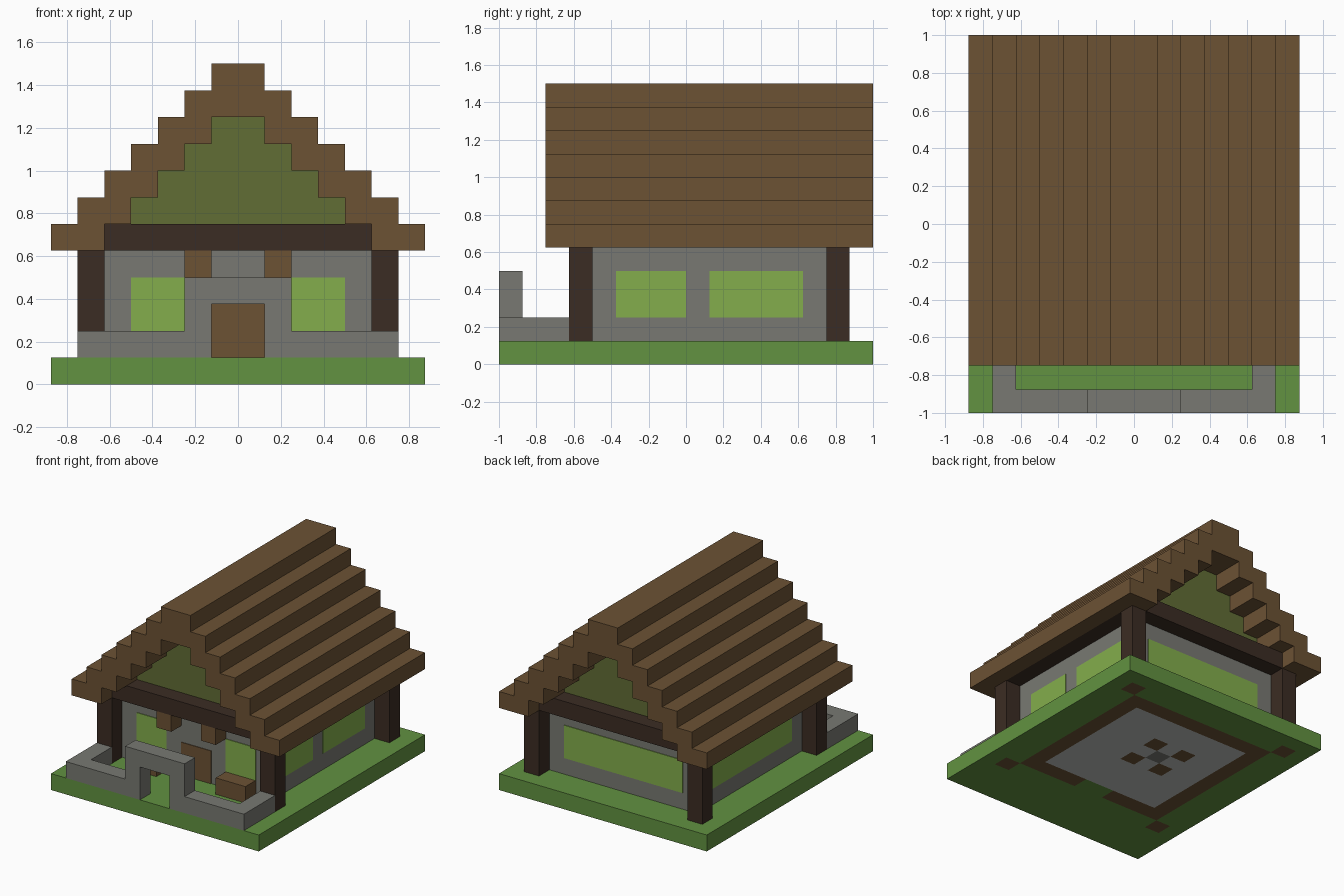
import bpy
import bmesh

U = 0.125  # one block

cube = bpy.data.objects.get("Cube")
if cube:
    bpy.data.objects.remove(cube, do_unlink=True)


def material(name, *srgb):
    rgb = [((c / 255 + 0.055) / 1.055) ** 2.4 for c in srgb]
    m = bpy.data.materials.new(name)
    m.use_nodes = True
    m.diffuse_color = (*rgb, 1)
    m.node_tree.nodes["Principled BSDF"].inputs["Base Color"].default_value = (*rgb, 1)
    return m


grass = material("grass green", 98, 146, 65)
stone = material("stone grey", 120, 121, 114)
wood = material("wood brown", 108, 82, 52)
timber = material("dark timber", 59, 44, 35)
moss = material("gable olive", 97, 109, 53)
glass = material("window green", 131, 174, 76)
floor = material("floor light grey", 190, 192, 190)


def finish(name, bm, *mats):
    bmesh.ops.recalc_face_normals(bm, faces=bm.faces)
    me = bpy.data.meshes.new(name)
    bm.to_mesh(me)
    bm.free()
    for m in mats:
        me.materials.append(m)
    ob = bpy.data.objects.new(name, me)
    bpy.context.collection.objects.link(ob)
    return ob


def box(name, mat, x, y, z):
    """Box from (min, max) ranges given in blocks."""
    bm = bmesh.new()
    bmesh.ops.create_cube(bm, size=1)
    for v in bm.verts:
        for i, (lo, hi) in enumerate((x, y, z)):
            v.co[i] = U * (lo if v.co[i] < 0 else hi)
    return finish(name, bm, mat)


def extrude(name, mat, half, y):
    """Mirror a half profile (x, z in blocks, right side) and extrude it along y."""
    pts = half + [(-x, z) for x, z in reversed(half)]
    bm = bmesh.new()
    f = bm.faces.new([bm.verts.new((x * U, y[0] * U, z * U)) for x, z in pts])
    ext = bmesh.ops.extrude_face_region(bm, geom=[f])["geom"]
    verts = [g for g in ext if isinstance(g, bmesh.types.BMVert)]
    bmesh.ops.translate(bm, verts=verts, vec=(0, (y[1] - y[0]) * U, 0))
    return finish(name, bm, mat)


# Grass base, with the buried parts showing on its underside
def underside(x, y):
    """Material slot of the block at the centre (x, y), in blocks."""
    if 5 < abs(x) < 6 and (-5 < y < -4 or 6 < y < 7):
        return 1                                    # post feet
    if abs(x) < 5 and -4 < y < 6:
        if abs(x) > 4 or y > 5 or y < -3:
            return 0 if y < -3 and abs(x) < 1 else 1  # wall footing, door gap
        dx, dy = abs(x + 0.5), abs(y - 1.5)
        if dx < 0.1 and dy < 0.1:
            return 3                                # table foot
        return 1 if abs(dx - 1) < 0.1 and abs(dy - 1) < 0.1 else 2
    return 0


bm = bmesh.new()
for i in range(-7, 7):
    for j in range(-8, 8):
        corners = ((i, j), (i, j + 1), (i + 1, j + 1), (i + 1, j))
        face = bm.faces.new([bm.verts.new((a * U, b * U, 0)) for a, b in corners])
        face.material_index = underside(i + 0.5, j + 0.5)
bmesh.ops.remove_doubles(bm, verts=bm.verts, dist=0.001)
rim = [e for e in bm.edges if e.is_boundary]
top = bmesh.ops.extrude_edge_only(bm, edges=rim)["geom"]
bmesh.ops.translate(bm, verts=[g for g in top if isinstance(g, bmesh.types.BMVert)],
                    vec=(0, 0, U))
for f in bm.faces:
    if abs(f.calc_center_median().z) > 0.01:
        f.material_index = 0
bmesh.ops.contextual_create(bm, geom=[g for g in top if isinstance(g, bmesh.types.BMEdge)])
finish("grass_base", bm, grass, wood, floor, stone)

# Walls
box("house_walls", stone, (-5, 5), (-4, 6), (1, 6))

# Painted windows and door as thin plates
T = 0.04
box("door", wood, (-1, 1), (-4 - T, -4), (1, 3))
box("back_window", glass, (-4, 4), (6, 6 + T), (2, 4))
box("left_window_front", glass, (5, 5 + T), (-3, 0), (2, 4))
box("left_window_back", glass, (5, 5 + T), (1, 5), (2, 4))
box("right_window", glass, (-5 - T, -5), (-3, 5), (2, 4))

# Parts mirrored left and right
for side, s in (("left", 1), ("right", -1)):
    def pair(name, mat, x, y, z):
        box(f"{side}_{name}", mat, sorted((s * x[0], s * x[1])), y, z)

    pair("front_window", glass, (2, 4), (-4 - T, -4), (2, 4))
    pair("planter", wood, (2, 4), (-5, -4), (1, 2))
    pair("lantern", wood, (1, 2), (-5, -4), (4, 5))
    pair("front_post", timber, (5, 6), (-5, -4), (1, 5))
    pair("back_post", timber, (5, 6), (6, 7), (1, 5))
    pair("side_beam", timber, (5, 6), (-4, 6), (5, 6))
    pair("front_eave_end", wood, (5, 6), (-6, -5), (5, 6))
    pair("back_eave_end", wood, (5, 6), (7, 8), (5, 6))
    pair("fence_front", stone, (2, 6), (-8, -7), (1, 2))
    pair("fence_side", stone, (5, 6), (-7, -5), (1, 2))

# Beams over the front and back walls
box("front_beam", timber, (-6, 6), (-5, -4), (5, 6))
box("back_beam", timber, (-6, 6), (6, 7), (5, 6))

# Gate arch in the fence
extrude("gate_arch", stone, [(1, 3), (1, 1), (2, 1), (2, 4)], (-8, -7))

# Stepped gable filling and stepped roof shell
inner = [(4 - k, z) for k in range(4) for z in (6 + k, 7 + k)]
outer = [(7 - k, z) for k in range(7) for z in (5 + k, 6 + k)]
extrude("gable", moss, inner, (-4, 6))
extrude("roof", wood, inner[::-1] + [(6, 6), (6, 5)] + outer, (-6, 8))
